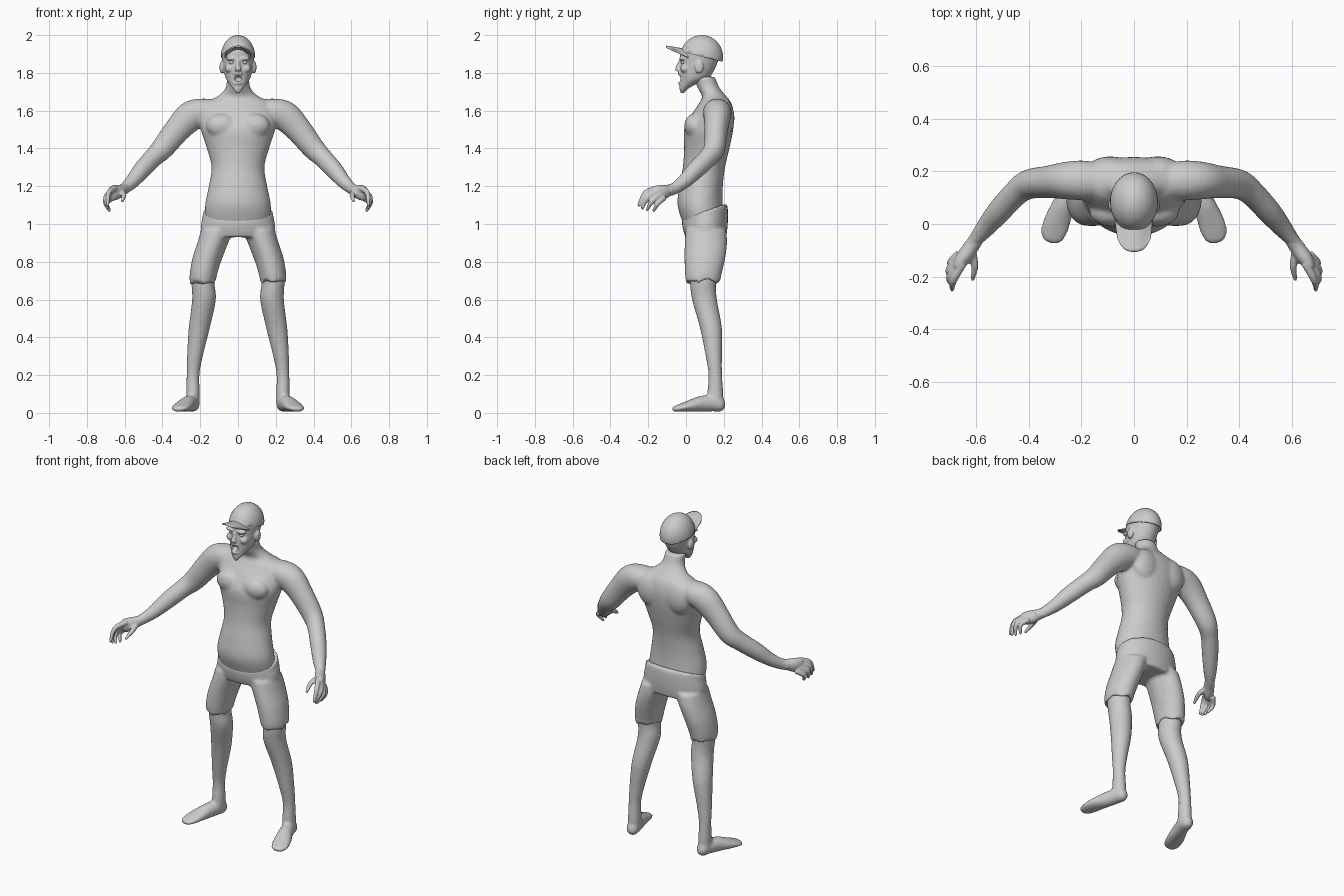
import bpy, bmesh, math
from mathutils import Vector

grey = bpy.data.materials.new("plain grey")
grey.diffuse_color = (0.6, 0.6, 0.6, 1)
SEG = 32


def spline(rows, steps=5):
    """Smooth interpolation between the given rings."""
    pts = [rows[0]] + list(rows) + [rows[-1]]
    out = []
    for i in range(1, len(pts) - 2):
        for s in range(steps):
            t = s / steps
            out.append([0.5 * (2 * b + (c - a) * t + (2 * a - 5 * b + 4 * c - d) * t * t
                               + (3 * b - a - 3 * c + d) * t ** 3)
                        for a, b, c, d in zip(*pts[i - 1:i + 3])])
    return out + [list(rows[-1])]


def loft(bm, rows, sx=1, path=False, ragged=0, steps=5):
    """Closed tube through rings (x, y, z, ru, rv): level, or square to the path."""
    rows = spline(rows, steps)
    rings = []
    for i, (x, y, z, ru, rv) in enumerate(rows):
        side, up = Vector((1, 0, 0)), Vector((0, 1, 0))
        if path:
            a, b = rows[max(i - 1, 0)], rows[min(i + 1, len(rows) - 1)]
            t = (Vector(b[:3]) - Vector(a[:3])).normalized()
            side = t.cross(Vector((0, 0, 1))).normalized()
            up = side.cross(t)
        ring = []
        for k in range(SEG):
            a = 2 * math.pi * k / SEG
            p = Vector((x, y, z)) + side * ru * math.cos(a) + up * rv * math.sin(a)
            if i == 0:
                p.z += ragged * (math.sin(5 * a) + 0.6 * math.sin(8 * a + 1))
            ring.append(bm.verts.new((p.x * sx, p.y, p.z)))
        rings.append(ring)
    faces = [bm.faces.new(rings[0]), bm.faces.new(rings[-1])]
    for r, q in zip(rings, rings[1:]):
        for k in range(SEG):
            n = (k + 1) % SEG
            faces.append(bm.faces.new((r[k], r[n], q[n], q[k])))
    bmesh.ops.recalc_face_normals(bm, faces=faces)


def ball(bm, loc, size, seg=20):
    vs = bmesh.ops.create_uvsphere(bm, u_segments=seg, v_segments=seg // 2, radius=1)["verts"]
    for v in vs:
        v.co = Vector(loc) + Vector(c * s for c, s in zip(v.co, size))
    return vs


def finish(bm, name, voxel=0, smooth=0):
    me = bpy.data.meshes.new(name)
    bm.to_mesh(me)
    bm.free()
    me.materials.append(grey)
    me.shade_smooth()
    ob = bpy.data.objects.new(name, me)
    bpy.context.collection.objects.link(ob)
    if voxel:
        m = ob.modifiers.new("merge", "REMESH")
        m.mode, m.voxel_size, m.use_smooth_shade = "VOXEL", voxel, True
    if smooth:
        m = ob.modifiers.new("soften", "SMOOTH")
        m.factor, m.iterations = 0.5, smooth
    return ob


# Body: torso, arms, legs and feet merged into one skin
bm = bmesh.new()
loft(bm, [(0, .1, .93, .13, .09), (0, .095, 1.0, .17, .11), (0, .075, 1.1, .174, .12),
          (0, .08, 1.2, .155, .115), (0, .095, 1.3, .14, .112), (0, .11, 1.4, .165, .12),
          (0, .12, 1.5, .197, .13), (0, .142, 1.58, .205, .112), (0, .155, 1.64, .18, .085),
          (0, .15, 1.675, .11, .065), (0, .12, 1.72, .066, .058), (0, .095, 1.78, .06, .058)])
for sx in (1, -1):
    loft(bm, [(.1, .16, 1.6, .06, .055), (.18, .165, 1.595, .075, .07), (.25, .165, 1.57, .072, .08),
              (.32, .16, 1.5, .062, .07), (.40, .15, 1.40, .056, .06), (.45, .115, 1.35, .049, .052),
              (.51, .05, 1.285, .046, .048), (.56, -.01, 1.225, .038, .038),
              (.605, -.065, 1.185, .027, .031), (.63, -.1, 1.175, .03, .03)], sx, True)
    loft(bm, [(.24, .155, .03, .036, .042), (.238, .155, .1, .036, .043), (.238, .155, .2, .034, .036),
              (.228, .147, .3, .042, .043), (.205, .132, .45, .056, .058), (.18, .098, .6, .063, .066),
              (.185, .09, .7, .062, .07), (.165, .1, .8, .075, .085), (.12, .105, .93, .08, .09)], sx)
    loft(bm, [(.232, .208, .045, .01, .012), (.235, .19, .045, .032, .037), (.245, .14, .05, .038, .042),
              (.265, .08, .048, .042, .042), (.288, .02, .037, .05, .03), (.305, -.03, .027, .05, .02),
              (.318, -.06, .02, .036, .014), (.322, -.072, .018, .012, .006)], sx, True)
    # Chest muscles and shoulder blades
    ball(bm, (sx * .085, .045, 1.52), (.085, .055, .065))
    ball(bm, (sx * .09, .205, 1.56), (.09, .052, .1))
finish(bm, "body", .009, 6)

# Hands: flattened palm, curled fingers and thumb
for sx, side in ((1, "left"), (-1, "right")):
    bm = bmesh.new()
    loft(bm, [(.59, -.05, 1.195, .024, .029), (.615, -.085, 1.18, .028, .03), (.645, -.125, 1.168, .03, .04),
              (.668, -.155, 1.163, .02, .038), (.675, -.165, 1.16, .008, .02)], sx, True)
    for k, m, t in [((.65, -.15, 1.19), (.685, -.215, 1.165), (.69, -.25, 1.10)),
                    ((.665, -.145, 1.172), (.70, -.202, 1.142), (.69, -.23, 1.085)),
                    ((.67, -.135, 1.155), (.703, -.178, 1.122), (.685, -.205, 1.075)),
                    ((.665, -.115, 1.14), (.697, -.148, 1.11), (.68, -.17, 1.072)),
                    ((.615, -.10, 1.17), (.604, -.16, 1.152), (.612, -.208, 1.122))]:
        loft(bm, [(*k, .016, .016), (*m, .0135, .0135), (*t, .008, .008)], sx, True)
        ball(bm, (t[0] * sx, t[1], t[2]), (.0085,) * 3)
    finish(bm, side + "_hand", .0055, 3)

# Shorts: hips and two loose legs with ragged hems, waist lower at the front
bm = bmesh.new()
loft(bm, [(0, .105, .93, .19, .108), (0, .103, .98, .198, .118), (0, .1, 1.04, .187, .122),
          (0, .098, 1.065, .184, .117)])
for v in bm.verts:
    v.co.z += max(0, v.co.z - .93) / .135 * (v.co.y - .09) * .35
for sx in (1, -1):
    loft(bm, [(.187, .09, .695, .069, .09), (.182, .092, .74, .073, .098), (.163, .1, .82, .078, .108),
              (.135, .105, .9, .08, .112), (.11, .105, .97, .085, .108)], sx, ragged=.014)
finish(bm, "shorts", .009, 4)

# Head: skull, jaw, goatee, nose, brows, cheeks and ears
bm = bmesh.new()
loft(bm, [(0, -.02, 1.692, .008, .008), (0, -.012, 1.715, .027, .022), (0, .012, 1.742, .046, .045),
          (0, .042, 1.77, .064, .075), (0, .057, 1.81, .075, .09), (0, .069, 1.86, .082, .1),
          (0, .08, 1.92, .084, .108), (0, .08, 1.97, .05, .07)])
loft(bm, [(0, -.034, 1.808, .019, .01), (0, -.043, 1.818, .017, .015), (0, -.036, 1.845, .01, .012),
          (0, -.028, 1.87, .01, .008)])
for sx in (1, -1):
    ball(bm, (sx * .033, -.02, 1.876), (.032, .017, .011))
    ball(bm, (sx * .045, -.005, 1.822), (.024, .025, .022))
    ball(bm, (sx * .085, .07, 1.83), (.013, .024, .034))
ball(bm, (0, -.032, 1.795), (.026, .011, .007))
ball(bm, (0, -.03, 1.745), (.022, .012, .009))
head = finish(bm, "head", .005, 3)

# Cutter for the open mouth and eye sockets
bm = bmesh.new()
ball(bm, (0, -.04, 1.769), (.021, .03, .017))
for sx in (1, -1):
    ball(bm, (sx * .034, -.041, 1.855), (.02, .02, .011))
cutter = finish(bm, "face_cutter")
cutter.hide_render = True
cutter.hide_set(True)
cut = head.modifiers.new("openings", "BOOLEAN")
cut.operation, cut.object, cut.solver = "DIFFERENCE", cutter, "EXACT"

# Eyes
bm = bmesh.new()
for sx in (1, -1):
    ball(bm, (sx * .034, -.014, 1.855), (.015, .013, .011))
finish(bm, "eyes")

# Cap crown: dome cut along a slanted lower edge
bm = bmesh.new()
ball(bm, (0, .083, 1.885), (.091, .113, .115), 40)
bmesh.ops.bisect_plane(bm, geom=bm.verts[:] + bm.edges[:] + bm.faces[:], plane_co=(0, -.03, 1.915),
                       plane_no=(0, -.25, -1), clear_outer=True)
crown = finish(bm, "cap_crown")
m = crown.modifiers.new("thickness", "SOLIDIFY")
m.thickness = .006

# Cap brim: arched plate, rounded at the front
bm = bmesh.new()
grid = []
for j in range(13):
    row = []
    for i in range(17):
        u, t = i / 8 - 1, j / 12
        x = .072 * u * (1 - .12 * t)
        front = -.105 + .05 * abs(u) ** 3
        y = .035 + (front - .035) * t
        row.append(bm.verts.new((x, y, 1.917 + .024 * t - 9 * x * x * (1 - .25 * t))))
    grid.append(row)
for a, b in zip(grid, grid[1:]):
    for i in range(16):
        bm.faces.new((a[i], b[i], b[i + 1], a[i + 1]))
brim = finish(bm, "cap_brim")
m = brim.modifiers.new("thickness", "SOLIDIFY")
m.thickness, m.offset = .008, 0
